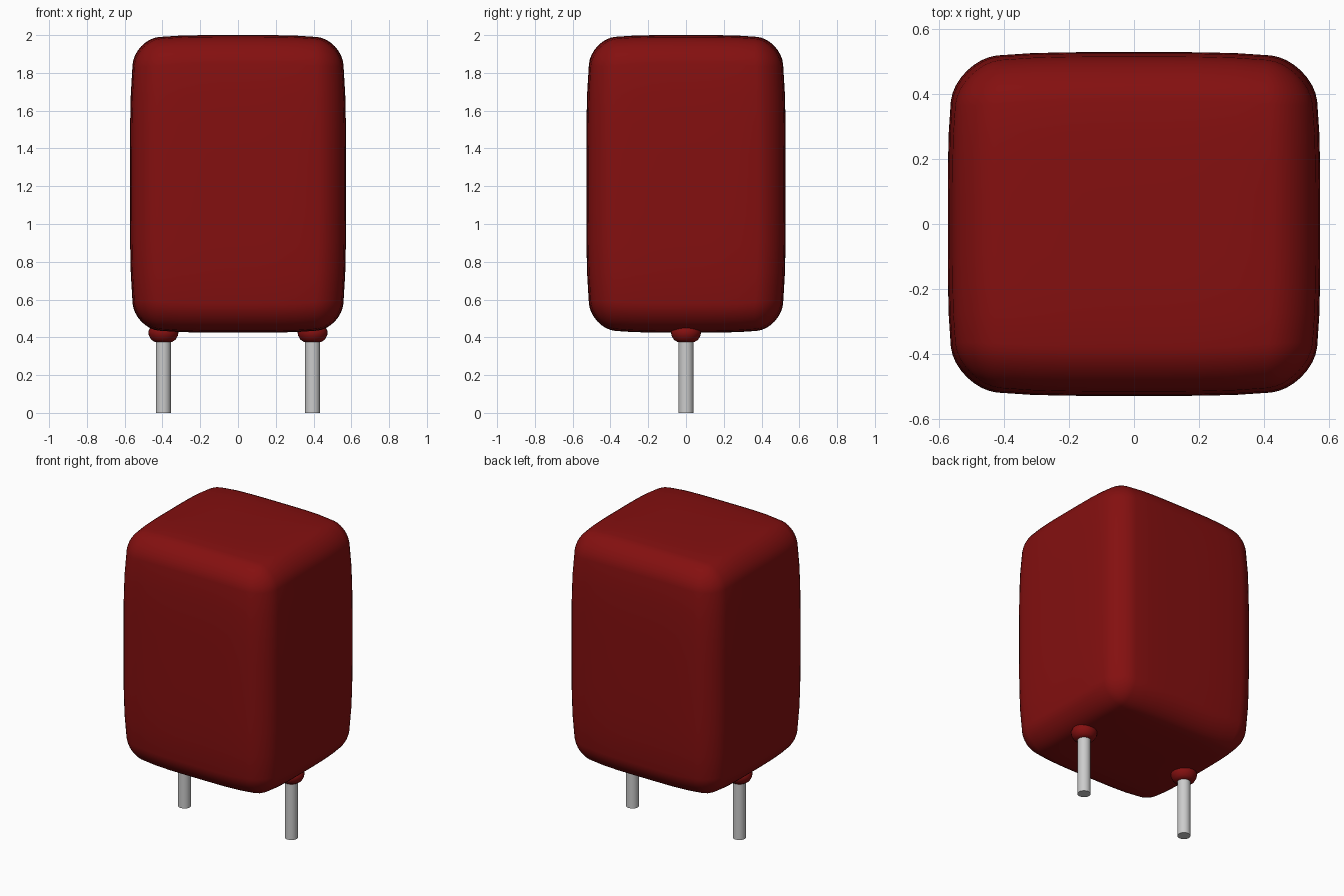
import bpy, bmesh, math
from mathutils import Vector

cube = bpy.data.objects.get("Cube")
if cube:
    bpy.data.objects.remove(cube, do_unlink=True)


def material(name, rgb):
    m = bpy.data.materials.new(name)
    m.use_nodes = True
    m.diffuse_color = (*rgb, 1)
    m.node_tree.nodes["Principled BSDF"].inputs["Base Color"].default_value = (*rgb, 1)
    return m


red = material("dark red coating", (0.23, 0.005, 0.005))
metal = material("tinned metal", (0.6, 0.6, 0.6))


def finish(name, bm, mat, location, angle=40):
    bmesh.ops.recalc_face_normals(bm, faces=bm.faces)
    mesh = bpy.data.meshes.new(name)
    bm.to_mesh(mesh)
    bm.free()
    mesh.materials.append(mat)
    ob = bpy.data.objects.new(name, mesh)
    ob.location = location
    bpy.context.collection.objects.link(ob)
    bpy.ops.object.select_all(action='DESELECT')
    ob.select_set(True)
    bpy.context.view_layer.objects.active = ob
    bpy.ops.object.shade_smooth_by_angle(angle=math.radians(angle))
    return ob


# Body: rounded box whose faces swell slightly toward their centres
HALF = Vector((0.572, 0.528, 0.7875))
RADIUS, FLAT, SWELL = 0.13, 0.5, 0.05
bm = bmesh.new()
bmesh.ops.create_cube(bm, size=2)
bmesh.ops.subdivide_edges(bm, edges=bm.edges[:], cuts=15, use_grid_fill=True)
for v in bm.verts:
    core, out = Vector(), Vector()
    for i, u in enumerate(v.co):
        core[i] = max(-1, min(1, u / FLAT)) * (HALF[i] - RADIUS)
        turn = max(0, (abs(u) - FLAT) / (1 - FLAT))
        out[i] = math.copysign(math.tan(turn * math.pi / 4), u)
    p = core + out.normalized() * RADIUS
    n = [(p[i] / HALF[i]) ** 4 for i in range(3)]
    v.co = [p[i] * (1 - SWELL * (sum(n) - n[i]) * HALF[0] / HALF[i]) for i in range(3)]
finish("capacitor_body", bm, red, (0, 0, 1.2125))

# Coating beads and wire leads under the body
BEAD = [(0, 0.375), (0.045, 0.375), (0.065, 0.388), (0.077, 0.41),
        (0.08, 0.43), (0.068, 0.455), (0, 0.475)]
for side, x in (("left", 0.395), ("right", -0.395)):
    bm = bmesh.new()
    verts = [bm.verts.new((r, 0, z)) for r, z in BEAD]
    edges = [bm.edges.new(pair) for pair in zip(verts, verts[1:])]
    bmesh.ops.spin(bm, geom=verts + edges, cent=(0, 0, 0), axis=(0, 0, 1),
                   angle=math.tau, steps=24)
    bmesh.ops.remove_doubles(bm, verts=bm.verts, dist=0.0001)
    finish(side + "_bead", bm, red, (x, 0, 0), 60)

    bm = bmesh.new()
    bmesh.ops.create_cone(bm, cap_ends=True, segments=24, radius1=0.04,
                          radius2=0.04, depth=0.44)
    finish(side + "_lead", bm, metal, (x, 0, 0.22))
